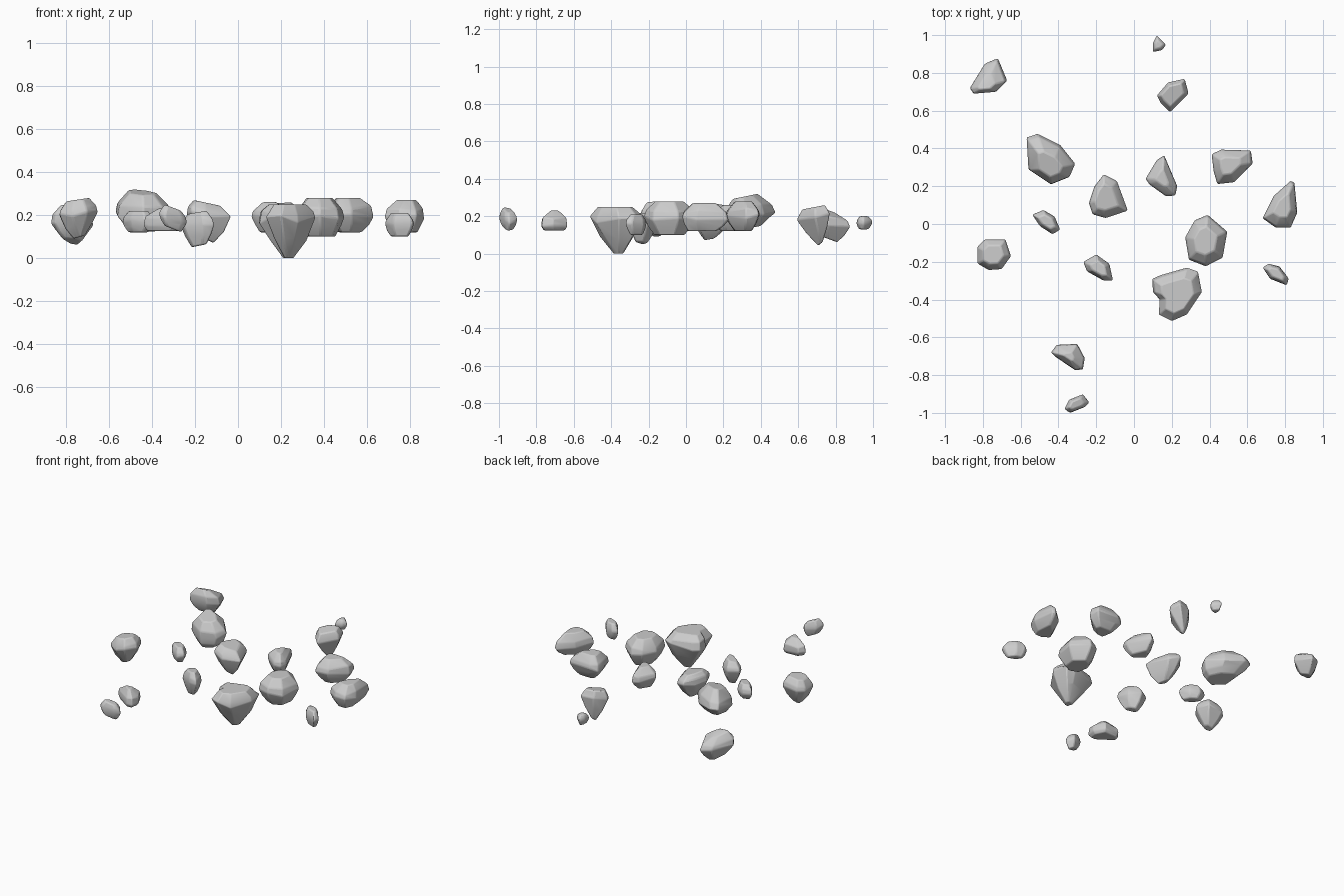
import bpy, bmesh, random
from mathutils import Vector

if "Cube" in bpy.data.objects:
    bpy.data.objects.remove(bpy.data.objects["Cube"])

random.seed(4)


def rock(name, outline, z, tip, waist=0.6, base=0.4, cap=0.55, tilt=(0, 0), crown=(0, 0)):
    """Loft a plan outline: small base at tip, full waist, shoulder, flat cap."""
    n = len(outline)
    pts = [Vector(p) for p in outline]
    c = sum(pts, Vector((0, 0))) / n
    lo, hi = z
    h = hi - lo
    tip = Vector(tip) if tip else c
    up = waist + (1 - waist) * 0.45
    # each ring: height fraction, scale, centre, jitter
    rings = [(0, base, tip, 0),
             (waist * 0.5, (base + 1) / 2 + 0.06, (tip + c) / 2, 0.05),
             (waist, 1.0, c, 0.08),
             (up, 0.92, c + Vector(crown) * 0.3, 0.05),
             (1, cap, c + Vector(crown), 0)]
    bm = bmesh.new()
    loops = []
    for f, s, cen, jit in rings:
        loop = []
        for p in pts:
            d = p - c
            q = cen + d * s
            zz = f * h + random.uniform(-jit, jit) * h + tilt[0] * d.x + tilt[1] * d.y
            loop.append(bm.verts.new((q.x, q.y, zz)))
        loops.append(loop)
    # fit the tilted stone to its height range
    zs = [v.co.z for v in bm.verts]
    k = h / (max(zs) - min(zs))
    z0 = min(zs)
    for v in bm.verts:
        v.co.z = lo + (v.co.z - z0) * k
    for a, b in zip(loops, loops[1:]):
        for i in range(n):
            j = (i + 1) % n
            bm.faces.new((a[i], a[j], b[j], b[i]))
    bm.faces.new(loops[0])
    bm.faces.new(loops[-1])
    bmesh.ops.recalc_face_normals(bm, faces=bm.faces)
    me = bpy.data.meshes.new(name)
    bm.to_mesh(me)
    bm.free()
    ob = bpy.data.objects.new(name, me)
    bpy.context.collection.objects.link(ob)
    # softly worn edges
    bev = ob.modifiers.new("worn_edges", 'BEVEL')
    bev.width = 0.007
    bev.segments = 2
    bev.limit_method = 'ANGLE'
    bev.angle_limit = 0.35
    bpy.ops.object.select_all(action='DESELECT')
    ob.select_set(True)
    bpy.context.view_layer.objects.active = ob
    bpy.ops.object.shade_smooth_by_angle(angle=0.5)


# back stones
rock("rock_back_pebble", [(.10, .96), (.12, 1.0), (.17, .95), (.15, .92), (.10, .91)],
     (.13, .20), None, .5, .6)
rock("rock_back_right", [(.12, .68), (.18, .75), (.27, .77), (.29, .69), (.19, .59), (.14, .64)],
     (.04, .26), (.20, .72), .72, .15, .7, tilt=(0, .15))
rock("rock_back_left", [(-.87, .72), (-.79, .85), (-.72, .88), (-.67, .76), (-.73, .70), (-.85, .69)],
     (.06, .25), (-.77, .76), .5, .45, .45, tilt=(0, -.2), crown=(-.01, -.02))

# middle stones
rock("rock_large_left", [(-.57, .46), (-.51, .48), (-.39, .42), (-.31, .32), (-.34, .25),
                         (-.44, .21), (-.56, .29)],
     (.12, .32), (-.44, .32), .45, .6, .5, tilt=(0, .12), crown=(0, -.03))
rock("rock_middle", [(-.24, .11), (-.21, .20), (-.16, .265), (-.09, .23), (-.03, .07), (-.15, .03), (-.22, .05)],
     (.07, .27), (-.15, .12), .65, .3, .6, tilt=(-.15, 0))
rock("rock_middle_right", [(.06, .24), (.12, .34), (.16, .365), (.23, .20), (.22, .15), (.17, .145), (.08, .21)],
     (.12, .26), None, .5, .55, .4)
rock("rock_right_back", [(.41, .37), (.46, .395), (.62, .39), (.63, .32), (.53, .22), (.44, .21), (.42, .28)],
     (.12, .28), (.51, .31), .5, .5, .5)
rock("rock_small_middle", [(-.27, -.20), (-.20, -.16), (-.13, -.21), (-.11, -.30), (-.16, -.30), (-.25, -.25)],
     (.05, .22), (-.18, -.24), .6, .45, .55, tilt=(.1, 0))
rock("rock_small_left", [(-.54, .05), (-.48, .075), (-.42, .04), (-.39, -.03), (-.43, -.055), (-.50, -.01)],
     (.12, .22), None, .5, .65, .6)
rock("rock_far_left", [(-.83, -.12), (-.79, -.08), (-.68, -.08), (-.65, -.17), (-.70, -.24),
                       (-.77, -.245), (-.83, -.21)],
     (.09, .28), (-.74, -.16), .6, .3, .6, tilt=(.1, 0))
rock("rock_far_right", [(.68, .03), (.74, .15), (.83, .23), (.85, .22), (.865, .06), (.83, -.02), (.75, -.02)],
     (.12, .27), (.79, .08), .45, .6, .5)
rock("rock_right", [(.27, -.07), (.32, .02), (.39, .05), (.495, -.04), (.47, -.18), (.38, -.225),
                    (.29, -.19)],
     (.10, .28), (.38, -.09), .5, .6, .55)
rock("rock_right_pebble", [(.68, -.23), (.71, -.21), (.77, -.225), (.82, -.29), (.81, -.325), (.72, -.29)],
     (.10, .21), None, .5, .6, .6)

# front stones
rock("rock_large_front", [(.095, -.29), (.14, -.27), (.28, -.23), (.34, -.25), (.36, -.36), (.28, -.48),
                          (.20, -.515), (.13, -.48), (.135, -.40), (.10, -.36)],
     (.0, .25), (.23, -.36), .72, .18, .65, crown=(.01, -.01))
rock("rock_front_left", [(-.44, -.68), (-.41, -.64), (-.30, -.635), (-.26, -.71), (-.27, -.77),
                         (-.31, -.775), (-.42, -.70)],
     (.125, .23), None, .3, .8, .3)
rock("rock_front_pebble", [(-.37, -.98), (-.345, -.93), (-.27, -.90), (-.235, -.945), (-.26, -.97), (-.34, -1.0)],
     (.12, .25), None, .5, .6, .6, tilt=(-.3, 0))
